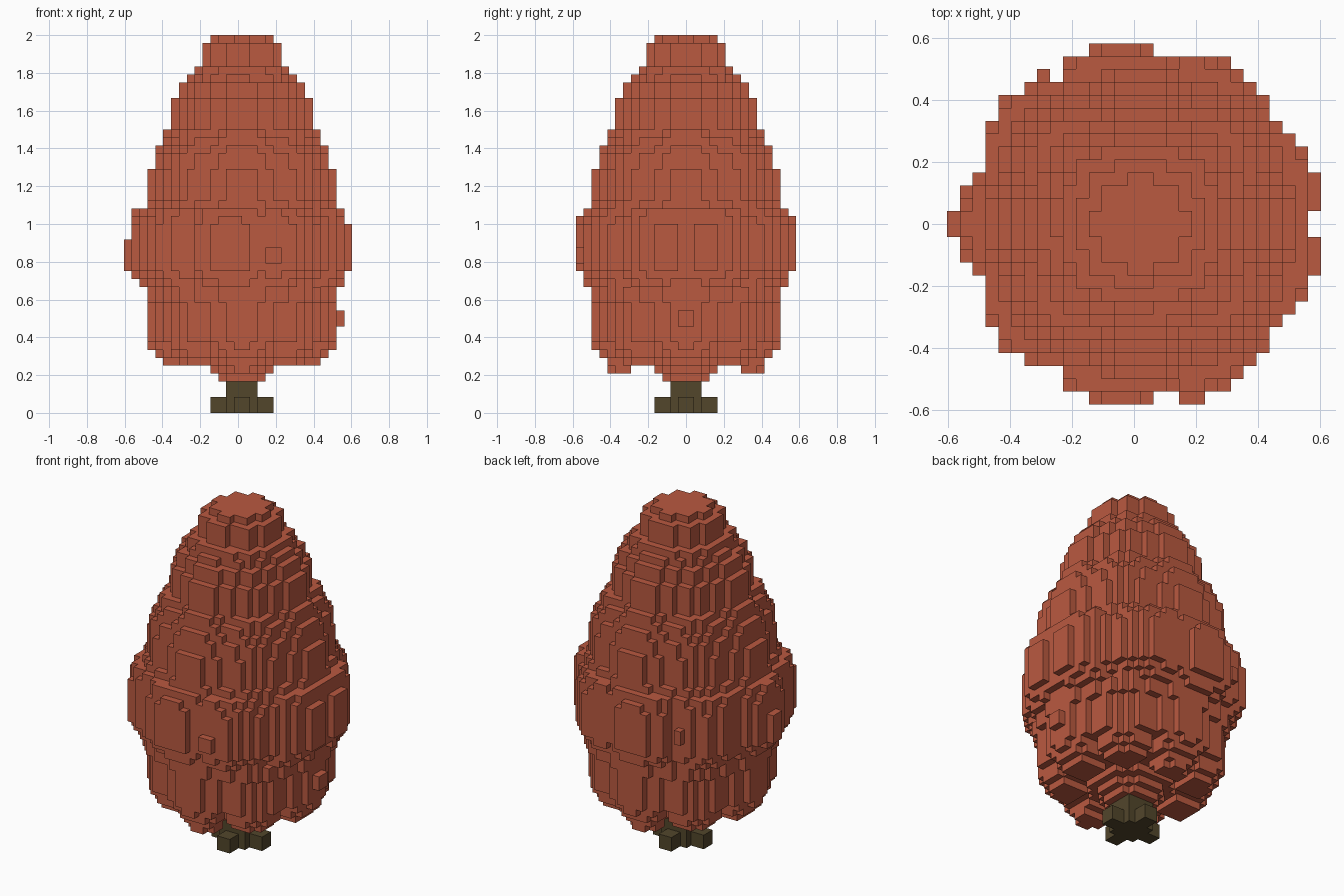
import bpy, bmesh, math

cube = bpy.data.objects.get("Cube")
if cube:
    bpy.data.objects.remove(cube)

V = 2 / 48          # voxel size
AXIS_X = 0.5        # tree axis, in voxels


def material(name, rgb):
    m = bpy.data.materials.new(name)
    m.use_nodes = True
    m.diffuse_color = (*rgb, 1)
    m.node_tree.nodes["Principled BSDF"].inputs["Base Color"].default_value = (*rgb, 1)
    return m


def voxel_object(name, cells, mat):
    """Cells hold the voxel's lower corner relative to the axis; only the outer skin is meshed."""
    bm = bmesh.new()
    cache = {}

    def vert(p):
        if p not in cache:
            cache[p] = bm.verts.new(((p[0] + AXIS_X) * V, p[1] * V, p[2] * V))
        return cache[p]

    for c in cells:
        for a in range(3):
            b, d = (a + 1) % 3, (a + 2) % 3
            for side in (0, 1):
                n = list(c)
                n[a] += 2 * side - 1
                if tuple(n) in cells:
                    continue
                loop = []
                for u, w in ((0, 0), (1, 0), (1, 1), (0, 1)):
                    p = list(c)
                    p[a] += side
                    p[b] += u
                    p[d] += w
                    loop.append(vert(tuple(p)))
                bm.faces.new(loop if side else loop[::-1])
    mesh = bpy.data.meshes.new(name)
    bm.to_mesh(mesh)
    bm.free()
    mesh.materials.append(mat)
    ob = bpy.data.objects.new(name, mesh)
    bpy.context.collection.objects.link(ob)
    return ob


def box(x0, x1, y0, y1, z0, z1):
    return {(x, y, z) for x in range(x0, x1) for y in range(y0, y1) for z in range(z0, z1)}


def ring(count, radius, phase=0.0):
    return [(radius * math.cos(phase + i * math.tau / count),
             radius * math.sin(phase + i * math.tau / count)) for i in range(count)]


# Foliage reach: (first layer, radius in voxels)
PROFILE = [(9, 12), (14, 12.5), (16, 13), (17, 13.6), (18, 14.2), (24, 13.9), (25, 13.6),
           (26, 12.5), (27, 12), (31, 11.5), (33, 11), (34, 10.5), (35, 10), (36, 9),
           (40, 8), (42, 7), (43, 6.5), (44, 5), (47, 4.2)]
# Tiers of leaf lobes: (first layer, ring radius, lobe count, phase)
TIERS = [(9, 6.5, 8, 0.0), (16, 8, 9, math.pi), (26, 6, 8, 0.0), (36, 4.5, 8, 0.0), (43, 2.5, 8, 0.0)]
# Hanging underside: layer -> (core radius, lobe radius, lobe centres)
HANGING = ring(8, 8.2)
UNDERSIDE = {4: (3, 0, []), 5: (4, 1.7, HANGING[2::4]), 6: (5.2, 2.3, HANGING),
             7: (7, 3.1, HANGING), 8: (9, 3.5, HANGING)}


def last_before(table, z):
    return [row for row in table if row[0] <= z][-1]


def leaf_layer(z):
    """One horizontal slice: a round core joined with a ring of round lobes."""
    if z in UNDERSIDE:
        core, lobe, centres = UNDERSIDE[z]
    else:
        _, core, count, phase = last_before(TIERS, z)
        lobe = last_before(PROFILE, z)[1] - core
        centres = ring(count, core, phase)
    circles = [(0, 0, core)] + [(cx, cy, lobe) for cx, cy in centres]
    return {(x, y, z) for x, y, z in box(-16, 16, -16, 16, z, z + 1)
            if any(math.hypot(x + 0.5 - cx, y + 0.5 - cy) <= r for cx, cy, r in circles)}


leaves = set().union(*(leaf_layer(z) for z in range(4, 48)))

# Stray leaf clumps standing off the surface
leaves |= box(-15, -13, -1, 1, 18, 22)
leaves |= box(12, 13, -1, 1, 11, 13)
leaves |= box(3, 5, -14, -12, 19, 21)
leaves |= box(-8, -7, 10, 12, 20, 22)

voxel_object("foliage", leaves, material("rust red leaves", (0.49, 0.1, 0.051)))

# Trunk with four root blocks
trunk = box(-2, 2, -2, 2, 0, 6) | box(-4, 4, -1, 1, 0, 2) | box(-1, 1, -4, 4, 0, 2)
voxel_object("trunk", trunk, material("dark olive bark", (0.084, 0.061, 0.024)))
